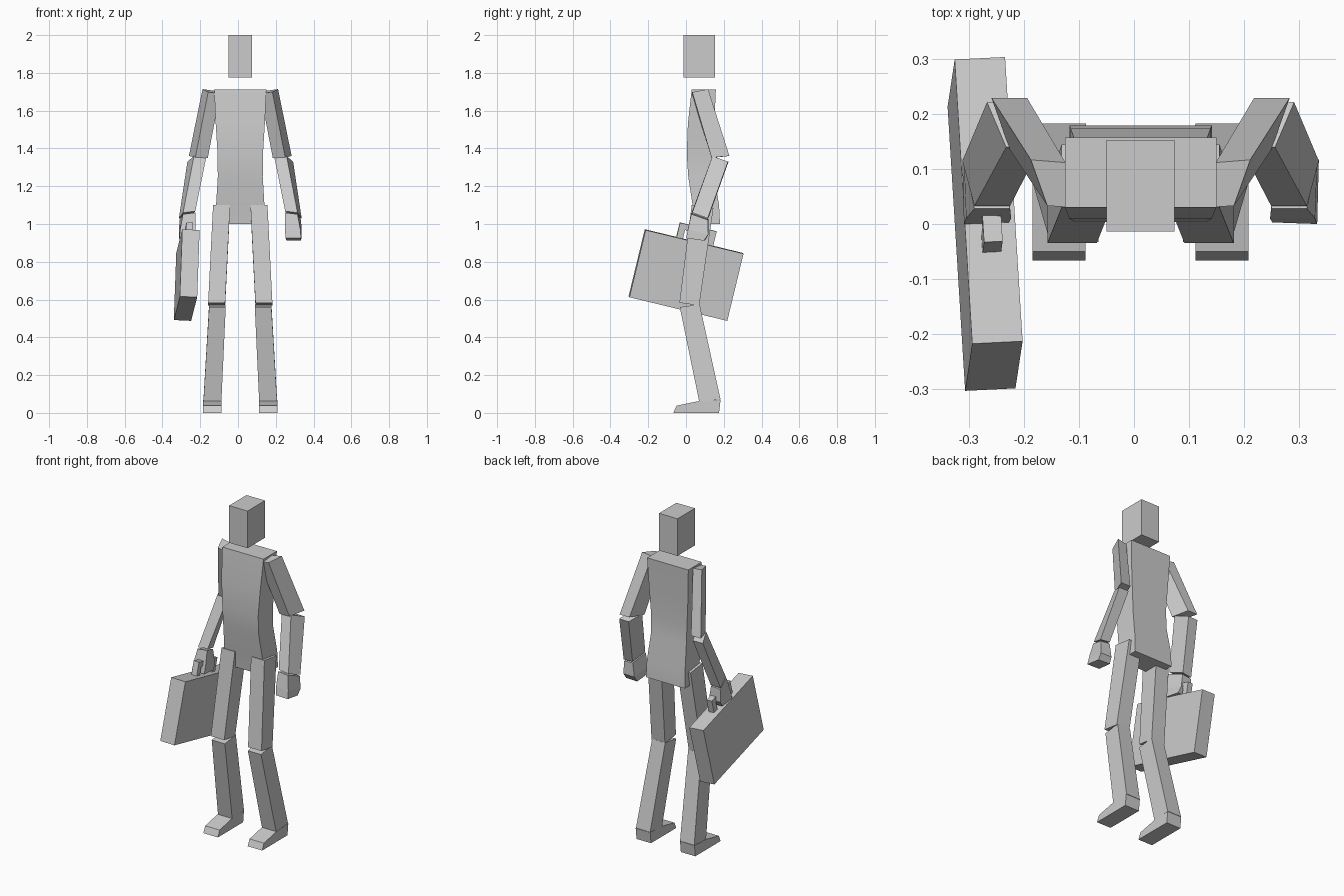
import bpy, bmesh
from mathutils import Vector

if "Cube" in bpy.data.objects:
    bpy.data.objects.remove(bpy.data.objects["Cube"])

CX = 0.012  # body symmetry plane

grey = bpy.data.materials.new("light_grey")
grey.diffuse_color = (0.6, 0.6, 0.6, 1)
grey.use_nodes = True
grey.node_tree.nodes["Principled BSDF"].inputs["Base Color"].default_value = grey.diffuse_color


def loft(name, rings, smooth=False):
    """Skin a stack of equal-length rings and cap both ends."""
    bm = bmesh.new()
    loops = [[bm.verts.new(p) for p in ring] for ring in rings]
    n = len(loops[0])
    for a, b in zip(loops, loops[1:]):
        for i in range(n):
            j = (i + 1) % n
            bm.faces.new((a[i], a[j], b[j], b[i]))
    bm.faces.new(loops[0])
    bm.faces.new(loops[-1])
    bmesh.ops.recalc_face_normals(bm, faces=bm.faces)
    me = bpy.data.meshes.new(name)
    bm.to_mesh(me)
    bm.free()
    me.materials.append(grey)
    ob = bpy.data.objects.new(name, me)
    bpy.context.collection.objects.link(ob)
    if smooth:
        bpy.context.view_layer.objects.active = ob
        ob.select_set(True)
        bpy.ops.object.shade_smooth_by_angle(angle=0.6)
        ob.select_set(False)
    return ob


def rect(x0, x1, y0, y1, zf, zb):
    """Level or tilted section: front edge at zf, back edge at zb."""
    return [(x0, y0, zf), (x1, y0, zf), (x1, y1, zb), (x0, y1, zb)]


def place(ring, side):
    return [(CX + side * x, y, z) for x, y, z in ring]


# head
loft("head", [place(rect(-.062, .062, -.014, .153, z, z), 1) for z in (1.775, 2.0)])

# torso: half width, front y, back y, height
sections = [(.13, .045, .18, 1.0), (.128, .035, .175, 1.1), (.119, .012, .15, 1.25),
            (.12, .004, .145, 1.37), (.13, .01, .15, 1.53), (.138, .03, .158, 1.712)]
loft("torso", [place(rect(-w, w, f, b, z, z), 1) for w, f, b, z in sections], smooth=True)

# limbs, one set per side
limbs = {
    "thigh": [rect(.08, .17, -.035, .07, .583, .568),
              rect(.054, .144, .03, .145, 1.1, 1.085)],
    "shin": [rect(.1, .195, .07, .183, .06, .07),
             rect(.077, .165, -.033, .072, .56, .575)],
    "upper_arm": [[(.172, .135, 1.35), (.238, .135, 1.352), (.272, .23, 1.36), (.207, .23, 1.36)],
                  [(.107, .03, 1.69), (.17, .033, 1.698), (.2, .117, 1.714), (.137, .112, 1.705)]],
    "forearm": [[(.238, .033, 1.068), (.303, .033, 1.06), (.325, .115, 1.03), (.262, .12, 1.035)],
                [(.18, .145, 1.355), (.245, .14, 1.36), (.28, .222, 1.33), (.215, .225, 1.33)]],
    "hand": [[(.24, .003, .925), (.322, .0, .925), (.322, .095, .912), (.245, .1, .912)],
             [(.236, .01, 0.975), (.318, .01, 0.97), (.325, .118, .945), (.25, .12, .945)],
             [(.238, .028, 1.06), (.303, .028, 1.052), (.322, .115, 1.022), (.262, .118, 1.027)]],
}
foot_profile = [(-.067, 0), (-.05, .038), (.065, .062), (.183, .068), (.175, 0)]
for side, label in ((-1, "right"), (1, "left")):
    for part, rings in limbs.items():
        loft(f"{label}_{part}", [place(r, side) for r in rings])
    loft(f"{label}_foot", [place([(x, y, z) for y, z in foot_profile], side)
                           for x in (.1, .197)])

# briefcase frame: length runs backward, height runs up, width runs sideways
origin = Vector((-.249, -.216, .97))
length = Vector((-.032, .518, -.125)).normalized()
height = Vector((.013, .086, .356)).normalized()
width = length.cross(height).normalized()


def case_box(name, l0, l1, h0, h1, half):
    corner = lambda l, h, w: origin + length * l + height * h + width * w
    loft(name, [[corner(l0, h, -half), corner(l1, h, -half),
                 corner(l1, h, half), corner(l0, h, half)] for h in (h0, h1)])


case_box("briefcase", 0, .534, -.366, 0, .046)
case_box("handle_front_post", .17, .205, -.005, .08, .017)
case_box("handle_back_post", .335, .37, -.005, .08, .017)
case_box("handle_grip", .2, .34, .048, .08, .017)
